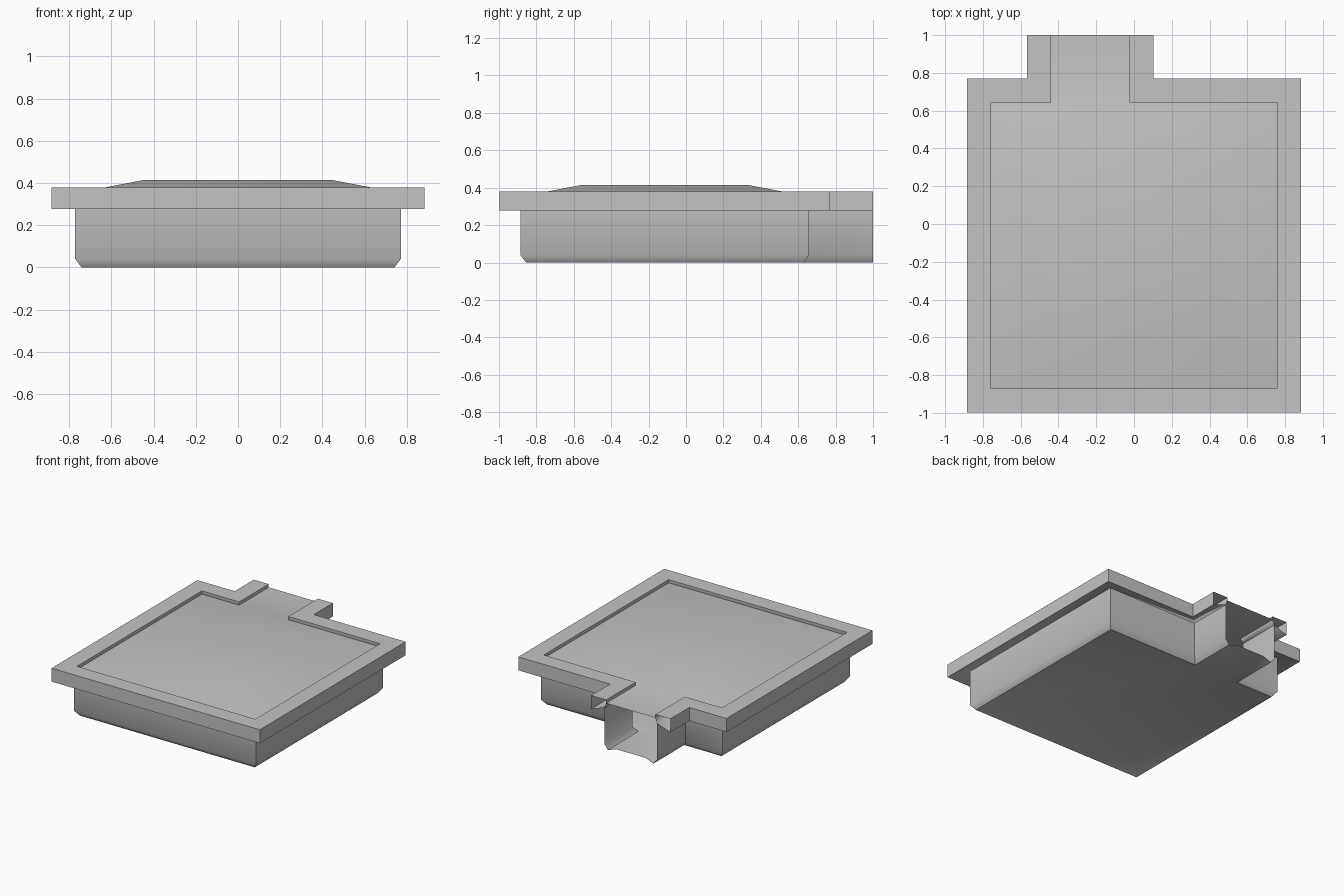
import bpy
import bmesh
import math

cube = bpy.data.objects.get("Cube")
if cube:
    bpy.data.objects.remove(cube)

grey = bpy.data.materials.new("plain_grey")
grey.use_nodes = True
colour = (0.55, 0.55, 0.55, 1)
grey.diffuse_color = colour
grey.node_tree.nodes["Principled BSDF"].inputs["Base Color"].default_value = colour

# Plan of the room and its passage, open at the passage end
HALF, FRONT, BACK, END = 0.756, -0.87, 0.643, 1.0
PASS_MIN, PASS_MAX = -0.44, -0.023
ROOF_EDGE, ROOF_TOP, ROOF_INSET = 0.355, 0.415, 0.313
RIM_BOTTOM, RIM_TOP, RIM_WIDTH = 0.277, 0.38, 0.127
WALL, WALL_TOP = 0.015, 0.315
FLOOR_INSET, FLOOR_RISE = 0.085, 0.025


def outline(d):
    """Plan path offset outwards by d."""
    a, b, h = PASS_MIN - d, PASS_MAX + d, HALF + d
    f, k = FRONT - d, BACK + d
    return [(a, END), (a, k), (-h, k), (-h, f), (h, f), (h, k), (b, k), (b, END)]


def finish(bm, name):
    mesh = bpy.data.meshes.new(name)
    bm.to_mesh(mesh)
    bm.free()
    mesh.materials.append(grey)
    obj = bpy.data.objects.new(name, mesh)
    bpy.context.collection.objects.link(obj)
    bpy.ops.object.select_all(action="DESELECT")
    obj.select_set(True)
    bpy.context.view_layer.objects.active = obj
    bpy.ops.object.shade_smooth_by_angle(angle=math.radians(60))


def sweep(bm, profile, closed=False):
    """Carry an (offset, height) profile along the plan."""
    rows = [[bm.verts.new((x, y, z)) for x, y in outline(d)] for d, z in profile]
    following = rows[1:] + (rows[:1] if closed else [])
    for low, high in zip(rows, following):
        for i in range(len(low) - 1):
            bm.faces.new((low[i], low[i + 1], high[i + 1], high[i]))
    return rows


# Walls with a chamfered foot, and the slightly raised floor between them
bm = bmesh.new()
rows = sweep(bm, [(-FLOOR_INSET, FLOOR_RISE), (-WALL, 0), (WALL, 0.04), (WALL, WALL_TOP)])
bm.faces.new(rows[0][::-1])
finish(bm, "walls_and_floor")

# Hollow rim around the top, its underside rising towards the wall
bm = bmesh.new()
sweep(bm, [(WALL, WALL_TOP), (RIM_WIDTH, RIM_BOTTOM), (RIM_WIDTH, RIM_TOP),
           (0, RIM_TOP), (0, ROOF_EDGE)], closed=True)
finish(bm, "rim")

# Raised roof panel with sloped borders, and the flat passage roof
bm = bmesh.new()
edge = [bm.verts.new((x, y, ROOF_EDGE)) for x, y in outline(0)]
h, f, k = HALF - ROOF_INSET, FRONT + ROOF_INSET, BACK - ROOF_INSET
top = [bm.verts.new((x, y, ROOF_TOP)) for x, y in ((-h, k), (-h, f), (h, f), (h, k))]
bm.faces.new(top)
for i in range(3):
    bm.faces.new((edge[i + 2], edge[i + 3], top[i + 1], top[i]))
bm.faces.new((edge[5], edge[6], edge[1], edge[2], top[0], top[3]))
bm.faces.new((edge[0], edge[1], edge[6], edge[7]))
finish(bm, "roof")
